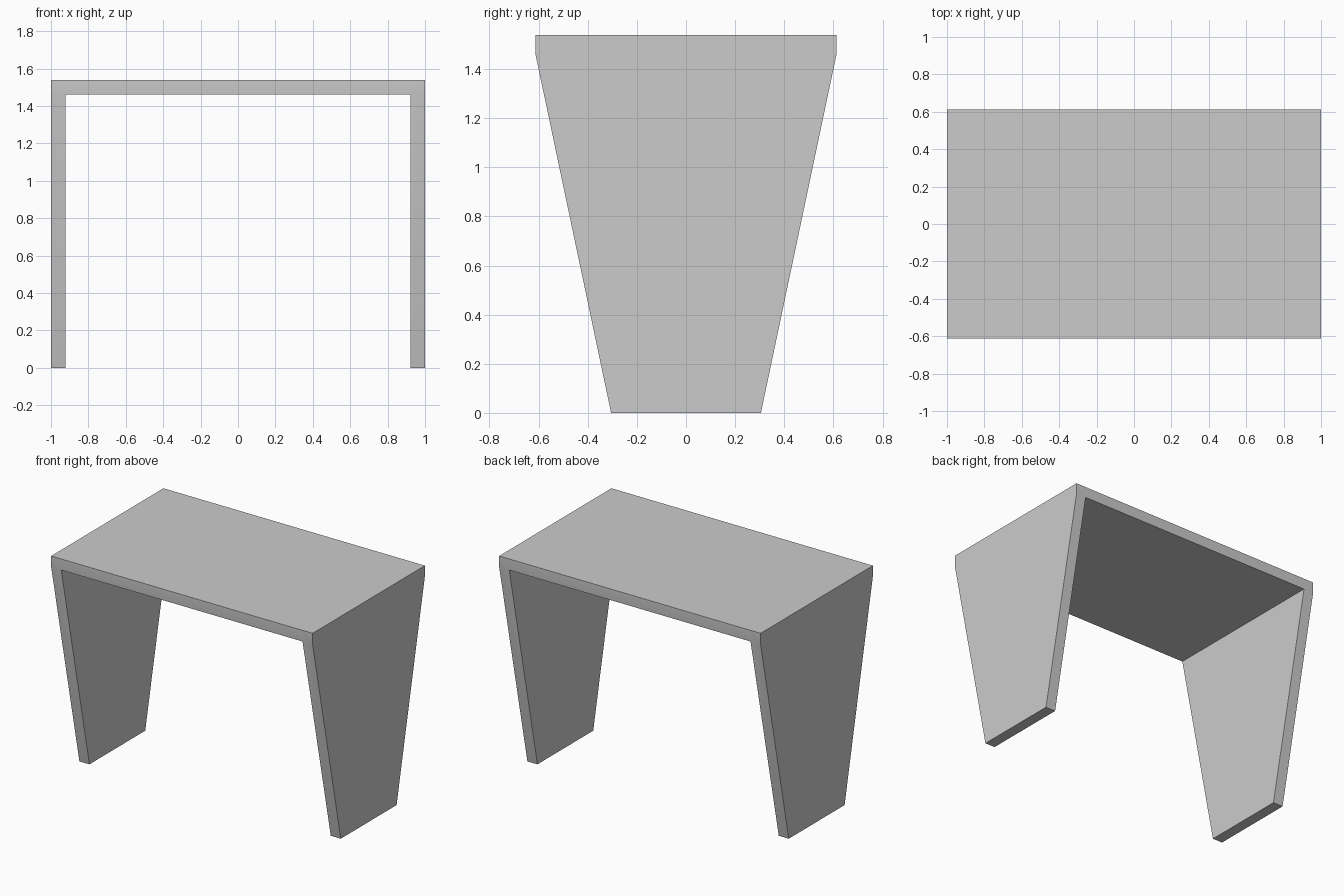
import bpy
import bmesh

if "Cube" in bpy.data.objects:
    bpy.data.objects.remove(bpy.data.objects["Cube"], do_unlink=True)

HALF_WIDTH = 1.0
HEIGHT = 1.538
THICK = 0.077
TOP_DEPTH = 0.613
FOOT_DEPTH = 0.305

# Plain grey finish
grey = bpy.data.materials.new("plain_grey")
grey.use_nodes = True
colour = (0.6, 0.6, 0.6, 1)
grey.diffuse_color = colour
grey.node_tree.nodes["Principled BSDF"].inputs["Base Color"].default_value = colour

bm = bmesh.new()

# Table top: a strip split where the legs join, extruded to thickness
under = HEIGHT - THICK
inner = HALF_WIDTH - THICK
rows = [[bm.verts.new((x, y, under)) for y in (-TOP_DEPTH, TOP_DEPTH)]
        for x in (-HALF_WIDTH, -inner, inner, HALF_WIDTH)]
panels = [bm.faces.new((a[0], a[1], b[1], b[0])) for a, b in zip(rows, rows[1:])]
top = bmesh.ops.extrude_face_region(bm, geom=panels, use_keep_orig=True)
top_verts = [g for g in top["geom"] if isinstance(g, bmesh.types.BMVert)]
bmesh.ops.translate(bm, verts=top_verts, vec=(0, 0, THICK))

# Tapered panel legs: pull the end panels down and narrow them at the floor
for panel in (panels[0], panels[2]):
    foot = bmesh.ops.extrude_discrete_faces(bm, faces=[panel])["faces"][0]
    for v in foot.verts:
        v.co.z = 0
        v.co.y *= FOOT_DEPTH / TOP_DEPTH

bmesh.ops.recalc_face_normals(bm, faces=bm.faces)

mesh = bpy.data.meshes.new("table")
bm.to_mesh(mesh)
bm.free()
mesh.materials.append(grey)
table = bpy.data.objects.new("table", mesh)
bpy.context.collection.objects.link(table)

# Soften only the shallow bend between the top edge and the legs
bpy.ops.object.select_all(action="DESELECT")
table.select_set(True)
bpy.context.view_layer.objects.active = table
bpy.ops.object.shade_smooth_by_angle()
